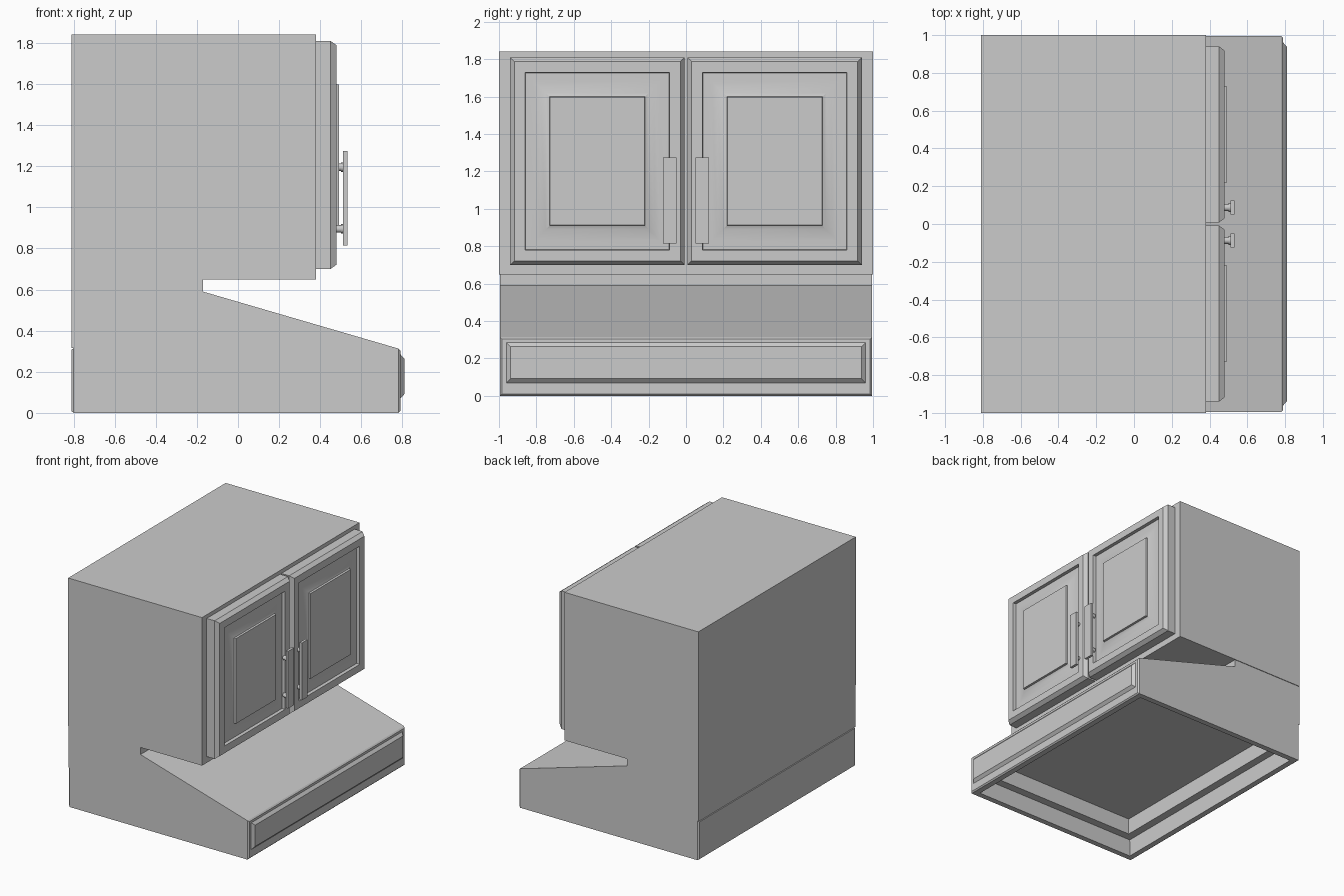
import bpy, bmesh, math
from mathutils import Vector, Matrix

if "Cube" in bpy.data.objects:
    bpy.data.objects.remove(bpy.data.objects["Cube"])


def finish(bm, name, smooth=False):
    bmesh.ops.recalc_face_normals(bm, faces=bm.faces[:])
    me = bpy.data.meshes.new(name)
    bm.to_mesh(me)
    bm.free()
    ob = bpy.data.objects.new(name, me)
    bpy.context.collection.objects.link(ob)
    if smooth:
        bpy.ops.object.select_all(action='DESELECT')
        ob.select_set(True)
        bpy.context.view_layer.objects.active = ob
        bpy.ops.object.shade_smooth_by_angle(angle=math.radians(30))
    return ob


def box(name, x0, x1, y0, y1, z0, z1):
    bm = bmesh.new()
    bmesh.ops.create_cube(bm, size=1)
    for v in bm.verts:
        v.co = Vector(((x0 + x1) / 2 + v.co.x * (x1 - x0),
                       (y0 + y1) / 2 + v.co.y * (y1 - y0),
                       (z0 + z1) / 2 + v.co.z * (z1 - z0)))
    return finish(bm, name)


def panel(name, y0, y1, z0, z1, steps, smooth=False):
    """Stack of rectangular loops: each step is (inset, x)."""
    bm = bmesh.new()
    loops = []
    for d, x in steps:
        pts = [(y0 + d, z0 + d), (y1 - d, z0 + d), (y1 - d, z1 - d), (y0 + d, z1 - d)]
        loops.append([bm.verts.new((x, y, z)) for y, z in pts])
    for a, b in zip(loops, loops[1:]):
        for i in range(4):
            j = (i + 1) % 4
            bm.faces.new((a[i], a[j], b[j], b[i]))
    bm.faces.new(loops[0])
    bm.faces.new(loops[-1])
    return finish(bm, name, smooth)


# Upper cabinet box
box("cabinet", -0.81, 0.38, -1, 1, 0.65, 1.84)

# Sloped hood body with a two-step recess underneath
W = 0.995
profile = [(-0.80, 0), (0.78, 0), (0.78, 0.313), (-0.17, 0.59), (-0.17, 0.65),
           (-0.81, 0.65), (-0.81, 0.315), (-0.80, 0.315)]
bm = bmesh.new()
face = bm.faces.new([bm.verts.new((x, -W, z)) for x, z in profile])
ext = bmesh.ops.extrude_face_region(bm, geom=[face], use_keep_orig=True)
bmesh.ops.translate(bm, vec=(0, 2 * W, 0),
                    verts=[g for g in ext["geom"] if isinstance(g, bmesh.types.BMVert)])
bmesh.ops.recalc_face_normals(bm, faces=bm.faces[:])
bottom = min(bm.faces, key=lambda f: f.calc_center_median().z)
for inset, rise in ((0.045, 0.14), (0.065, 0.13)):
    bmesh.ops.inset_region(bm, faces=[bottom], thickness=inset, use_even_offset=True)
    bmesh.ops.inset_region(bm, faces=[bottom], thickness=0.001, use_even_offset=True)
    bmesh.ops.translate(bm, verts=bottom.verts[:], vec=(0, 0, rise))
finish(bm, "hood")

# Hood front trim with raised panel, and chamfered back plate
panel("hood_front", -W, W, 0, 0.313, [(0, 0.78), (0.01, 0.79)])
panel("hood_front_panel", -0.96, 0.96, 0.07, 0.285, [(0, 0.785), (0, 0.79), (0.022, 0.81)])
panel("hood_back", -W, W, 0, 0.315, [(0, -0.80), (0.008, -0.81)])

# Raised-panel doors and bar handles, mirrored left and right
door_steps = [(0, 0.38), (0, 0.45), (0.022, 0.48), (0.08, 0.48), (0.083, 0.455),
              (0.13, 0.456), (0.16, 0.461), (0.19, 0.469), (0.21, 0.477), (0.213, 0.492)]
for side, s in (("left", -1), ("right", 1)):
    ya, yb = sorted((s * 0.008, s * 0.94))
    panel(f"door_{side}", ya, yb, 0.70, 1.81, door_steps, True)
    ya, yb = sorted((s * 0.05, s * 0.124))
    box(f"handle_bar_{side}", 0.512, 0.533, ya, yb, 0.815, 1.275)
    for i, z in enumerate((0.895, 1.195)):
        bm = bmesh.new()
        for r, x0, x1 in ((0.018, 0.47, 0.502), (0.023, 0.50, 0.514)):
            m = Matrix.Translation(((x0 + x1) / 2, s * 0.087, z)) @ Matrix.Rotation(math.pi / 2, 4, 'Y')
            bmesh.ops.create_cone(bm, cap_ends=True, segments=20, radius1=r, radius2=r,
                                  depth=x1 - x0, matrix=m)
        finish(bm, f"handle_post_{side}_{i + 1}", True)
